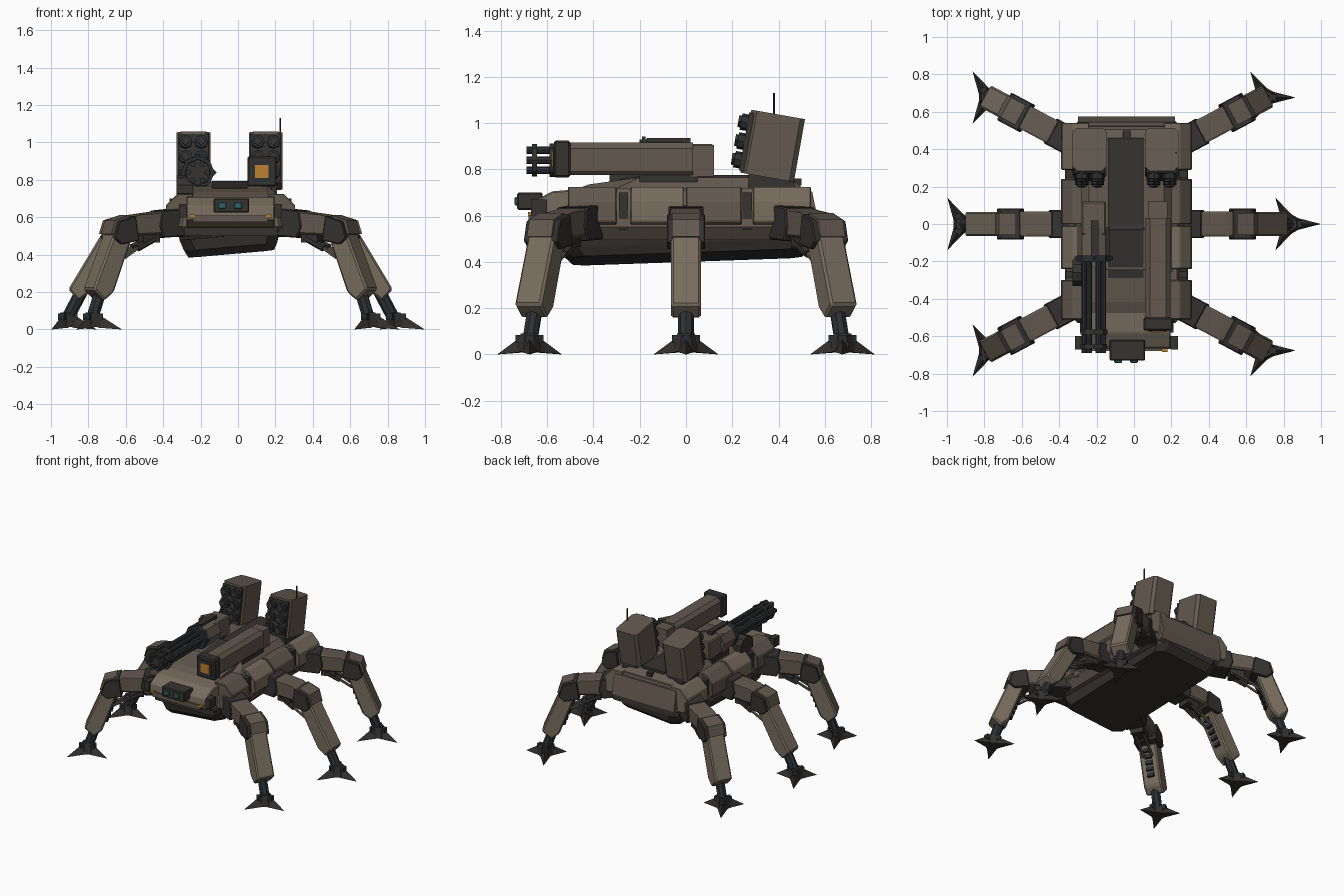
import bpy, bmesh
from math import radians, cos, sin, pi
from mathutils import Matrix, Vector

if "Cube" in bpy.data.objects:
    bpy.data.objects.remove(bpy.data.objects["Cube"])

CX = -0.04  # hull centre line
I = Matrix.Identity(4)


def material(name, r, g, b):
    m = bpy.data.materials.new(name)
    m.diffuse_color = (r, g, b, 1)
    m.use_nodes = True
    m.node_tree.nodes["Principled BSDF"].inputs["Base Color"].default_value = m.diffuse_color
    return m


TAN = material("tan", 0.185, 0.152, 0.11)
BROWN = material("brown", 0.125, 0.10, 0.077)
DARK = material("dark", 0.035, 0.033, 0.03)
STEEL = material("gunmetal", 0.025, 0.03, 0.034)
ORANGE = material("orange", 0.5, 0.22, 0.03)
TEAL = material("teal", 0.03, 0.13, 0.14)


def finish(name, bm, mat, M=I, bevel=0):
    if bevel:
        bmesh.ops.bevel(bm, geom=bm.edges[:], offset=bevel, segments=1, affect='EDGES')
    bmesh.ops.transform(bm, matrix=M, verts=bm.verts[:])
    bmesh.ops.recalc_face_normals(bm, faces=bm.faces[:])
    me = bpy.data.meshes.new(name)
    bm.to_mesh(me)
    bm.free()
    ob = bpy.data.objects.new(name, me)
    ob.data.materials.append(mat)
    bpy.context.collection.objects.link(ob)
    return ob


def loft(name, rings, mat, M=I, bevel=0):
    bm = bmesh.new()
    vs = [[bm.verts.new(p) for p in r] for r in rings]
    n = len(vs[0])
    for a, b in zip(vs, vs[1:]):
        for i in range(n):
            bm.faces.new((a[i], a[(i + 1) % n], b[(i + 1) % n], b[i]))
    bm.faces.new(vs[0])
    bm.faces.new(vs[-1])
    return finish(name, bm, mat, M, bevel)


def prism(name, pts, w0, w1, mat, M=I, bevel=0):
    """Profile in local x-z, extruded along local y from w0 to w1."""
    return loft(name, [[(u, w, z) for u, z in pts] for w in (w0, w1)], mat, M, bevel)


def box(name, x0, x1, y0, y1, z0, z1, mat, M=I, bevel=0):
    return prism(name, [(x0, z0), (x1, z0), (x1, z1), (x0, z1)], y0, y1, mat, M, bevel)


def cyl(name, a, b, r, mat, n=8, M=I, r2=None):
    a, b = Vector(a), Vector(b)
    bm = bmesh.new()
    bmesh.ops.create_cone(bm, cap_ends=True, segments=n, radius1=r,
                          radius2=r if r2 is None else r2, depth=(b - a).length)
    q = (b - a).to_track_quat('Z', 'Y').to_matrix().to_4x4()
    return finish(name, bm, mat, M @ Matrix.Translation((a + b) / 2) @ q)


def plan(hw, y0, y1, c, z):
    """Rectangle with cut corners around the hull centre line."""
    return [(hw - c, y0, z), (hw, y0 + c, z), (hw, y1 - c, z), (hw - c, y1, z),
            (c - hw, y1, z), (-hw, y1 - c, z), (-hw, y0 + c, z), (c - hw, y0, z)]


HULL = Matrix.Translation((CX, 0, 0))
SIDE = HULL @ Matrix.Rotation(radians(90), 4, 'Z')  # local x -> world y

# Hull and belly
loft("hull", [plan(.29, -.50, .51, .07, .495), plan(.33, -.53, .55, .07, .55),
              plan(.32, -.52, .55, .07, .62), plan(.27, -.44, .52, .05, .72)], BROWN, HULL)
loft("upper_deck", [plan(.25, -.30, .51, .04, .715), plan(.20, -.24, .45, .04, .765)], BROWN, HULL)
box("deck_plate", -.10, .09, -.05, .46, .74, .775, DARK, HULL)
box("deck_vent", -.02, .02, .46, .50, .73, .76, DARK, HULL)
roll = HULL @ Matrix.Translation((0, 0, .45)) @ Matrix.Rotation(radians(-5), 4, 'Y') \
    @ Matrix.Rotation(radians(2), 4, 'X')
loft("belly", [plan(.23, -.49, .50, .05, -.03), plan(.25, -.53, .55, .06, .01),
               plan(.27, -.54, .56, .06, .07)], DARK, roll)

# Nose, sloped front deck and sensors
prism("nose", [(-.67, .585), (-.66, .66), (-.58, .705), (-.40, .72), (-.36, .56), (-.56, .545)],
      -.235, .235, TAN, SIDE, .006)
prism("front_deck", [(-.54, .69), (-.42, .735), (-.03, .79), (0, .70), (-.40, .62)],
      -.20, .20, BROWN, SIDE)
prism("front_deck_plate", [(-.29, .74), (-.29, .757), (-.03, .794), (0, .775)],
      -.09, .10, DARK, SIDE)
box("nose_lip", -.25, .25, -.58, -.45, .50, .545, DARK, HULL)
box("nose_rail", -.20, .20, -.68, -.64, .575, .61, BROWN, HULL)
box("sensor_block", -.09, .10, -.73, -.62, .625, .70, DARK, HULL, .006)
for i, x in enumerate((-.045, .04)):
    box(f"sensor_lens_{i}", x - .022, x + .022, -.742, -.725, .645, .68, TEAL, HULL, .005)
for s in (-1, 1):
    xa, xb = sorted((s * .235, s * .275))
    box("side_sensor", xa, xb, -.67, -.60, .60, .67, DARK, HULL)
    box("nose_lamp", s * .205 - .015, s * .205 + .015, -.684, -.66, .60, .615, ORANGE, HULL)

# Side armour panels, mirrored
panel = [(.20, .725), (.285, .725), (.345, .665), (.35, .575), (.31, .55), (.20, .56)]
for s in (-1, 1):
    for nm, y0, y1, mat in (("front", -.51, -.30, BROWN), ("middle_front", -.24, -.01, TAN),
                            ("middle_rear", .0, .24, BROWN), ("rear", .29, .54, TAN)):
        prism(nm + "_side_armour", [(s * x, z) for x, z in panel], y0, y1, mat, HULL, .004)
    for y in (-.27, .265):
        box("armour_gap_rib", s * .29 - .035, s * .29 + .035, y - .02, y + .02, .54, .70, DARK, HULL)
prism("rear_plate", [(.52, .50), (.555, .51), (.575, .56), (.545, .705), (.50, .70)], -.26, .26, BROWN, SIDE)


# Legs; "tuck" pulls the foot inwards so that the shin stands steeper
def leg(label, x, y, deg, tuck):
    M = Matrix.Translation((x, y, 0)) @ Matrix.Rotation(radians(deg), 4, 'Z')
    foot = .535 - tuck

    def low(u, z):
        return u - tuck * min(1, max(0, (.5 - z) / .44)), z

    prism(label + "_hip", [(-.09, .50), (.05, .49), (.075, .55), (.06, .635), (-.09, .65)],
          -.075, .075, DARK, M, .006)
    prism(label + "_thigh", [(.03, .635), (.20, .612), (.26, .595), (.27, .50), (.03, .51)],
          -.067, .067, BROWN, M, .01)
    prism(label + "_knee", [(.225, .608), (.325, .578), (.352, .49), (.31, .455), (.205, .475)],
          -.083, .083, DARK, M, .005)
    prism(label + "_knee_cap", [(.25, .612), (.34, .583), (.362, .51), (.30, .52)],
          -.06, .06, BROWN, M)
    prism(label + "_shin", [low(*p) for p in ((.25, .47), (.345, .515), (.525, .215),
                                              (.47, .155), (.405, .20))], -.065, .065, TAN, M, .01)
    # ribs on the inner side of the shin
    for k in range(5):
        t = .15 + k * .15
        u, z = low(.25 + .155 * t, .47 - .27 * t)
        box(label + "_shin_rib", u - .012, u + .02, -.025, .025, z - .015, z + .015, STEEL, M)
    top = low(.44, .23)
    cyl(label + "_ankle_piston", (top[0], 0, top[1]), (foot, 0, .05), .034, STEEL, 8, M)
    for v in (-.03, .03):
        cyl(label + "_hydraulic", (.08, v, .49), (.19, v, .435), .02, DARK, 6, M)
        u, z = low(.29, .385)
        cyl(label + "_hydraulic_rod", (.19, v, .435), (u, v, z), .01, BROWN, 6, M)
    box(label + "_hydraulic_mount", .06, .16, -.045, .045, .465, .52, DARK, M)
    # three-clawed foot, same heading on every leg
    F = Matrix.Translation(M @ Vector((foot, 0, 0)))
    cyl(label + "_foot_hub", (0, 0, .012), (0, 0, .09), .055, DARK, 6, F, .038)
    for k in range(3):
        R = F @ Matrix.Rotation(k * 2 * pi / 3, 4, 'Z')
        bm = bmesh.new()
        v = [bm.verts.new(p) for p in ((.03, -.034, .01), (.03, .034, .01), (.03, 0, .085),
                                       (.162, 0, 0))]
        for f in ((0, 1, 2), (0, 1, 3), (1, 2, 3), (2, 0, 3)):
            bm.faces.new([v[i] for i in f])
        finish(label + "_claw", bm, DARK, R)
        box(label + "_claw_knuckle", .025, .06, -.018, .018, .05, .085, STEEL, R)


for s, side in ((1, "right"), (-1, "left")):
    base = 0 if s > 0 else 180
    leg(f"middle_{side}_leg", CX + s * .342, 0, base, 0)
    leg(f"rear_{side}_leg", CX + s * .345, .465, base + s * 28, .085)
    leg(f"front_{side}_leg", CX + s * .345, -.465, base - s * 28, .085)

# Rear launcher pods leaning back, two columns of three tubes
for side, x in (("left", -.238), ("right", .148)):
    M = Matrix.Translation((x, .372, .902)) @ Matrix.Rotation(radians(-10), 4, 'X')
    outline = [(-.065, -.115), (.065, -.115), (.09, -.09), (.09, .10), (.07, .12),
               (-.07, .12), (-.09, .10), (-.09, -.09)]
    loft(side + "_launcher", [[(a, b, z) for a, b in outline] for z in (-.138, .138)], BROWN, M)
    box(side + "_launcher_face", -.08, .08, -.122, -.10, -.13, .125, DARK, M)
    for cx in (-.042, .042):
        for cz in (-.085, -.003, .08):
            cyl("launch_tube", (cx, -.11, cz), (cx, -.15, cz), .036, STEEL, 8, M)
            cyl("tube_cap", (cx, -.14, cz), (cx, -.162, cz), .026, DARK, 4, M)
    box(side + "_launcher_base", x - .06, x + .06, .27, .47, .70, .79, DARK)
cyl("antenna", (.225, .38, .98), (.225, .38, 1.13), .005, STEEL, 6)

# Long optical cannon on the right
prism("cannon_body", [(.06, .79), (.075, .775), (.18, .775), (.195, .79), (.195, .89),
                      (.17, .917), (.085, .917), (.06, .89)], -.50, .03, BROWN)
box("cannon_rear", .075, .18, .02, .12, .77, .905, BROWN)
box("cannon_muzzle", .05, .205, -.57, -.50, .765, .925, DARK, I, .008)
box("cannon_lens_frame", .075, .18, -.575, -.55, .79, .90, STEEL)
box("cannon_lens", .092, .163, -.58, -.56, .81, .88, ORANGE)
box("cannon_mount", .08, .18, -.2, .05, .71, .79, DARK)

# Rotary gun on the left
GX, GZ = -.215, .84
for k in range(6):
    a = k * pi / 3
    px, pz = GX + .05 * cos(a), GZ + .05 * sin(a)
    cyl("gun_barrel", (px, -.69, pz), (px, -.15, pz), .016, STEEL, 8)
for y0, y1, r in ((-.665, -.645, .07), (-.59, -.565, .072)):
    cyl("barrel_clamp", (GX, y0, GZ), (GX, y1, GZ), r, DARK, 8)
cyl("gun_collar", (GX, -.20, GZ), (GX, -.165, GZ), .09, STEEL, 8)
cyl("gun_collar_plate", (GX, -.19, GZ), (GX, -.175, GZ), .102, STEEL, 4)
cyl("gun_housing", (GX, -.17, GZ), (GX, -.02, GZ), .088, BROWN, 8)
box("gun_receiver", GX - .065, GX + .065, -.06, .12, .77, .91, BROWN, I, .008)
box("gun_sight", GX - .015, GX + .025, -.17, .02, .91, .935, DARK)
box("gun_mount", GX - .06, GX + .06, -.12, .08, .70, .79, DARK)
cyl("ammo_drum", (-.33, -.26, .75), (-.24, -.26, .75), .075, DARK, 10)
